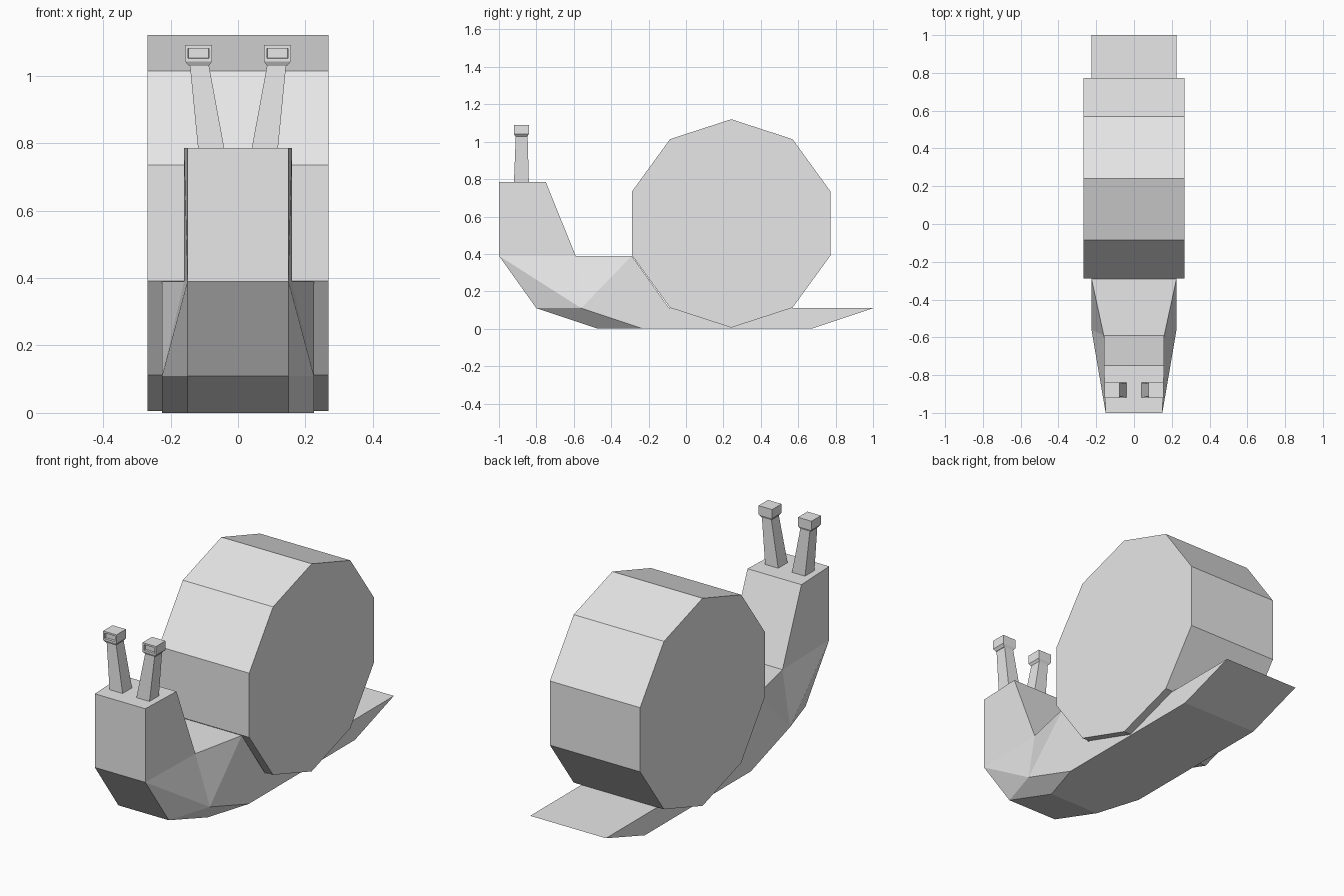
import bpy, bmesh
from math import pi
from mathutils import Matrix, Vector

old = bpy.data.objects.get("Cube")
if old:
    bpy.data.objects.remove(old, do_unlink=True)

grey = bpy.data.materials.new("plain grey")
grey.use_nodes = True
grey.diffuse_color = (0.8, 0.8, 0.8, 1)
grey.node_tree.nodes["Principled BSDF"].inputs["Base Color"].default_value = grey.diffuse_color


def finish(bm, name):
    """Turn a bmesh into a flat-shaded object."""
    bmesh.ops.recalc_face_normals(bm, faces=bm.faces)
    mesh = bpy.data.meshes.new(name)
    bm.to_mesh(mesh)
    bm.free()
    mesh.materials.append(grey)
    obj = bpy.data.objects.new(name, mesh)
    bpy.context.collection.objects.link(obj)
    return obj


def loft(bm, sections):
    """Join rectangles (x0, x1, y0, y1, z) from bottom to top."""
    rings = [[bm.verts.new(p) for p in
              ((x0, y0, z), (x1, y0, z), (x1, y1, z), (x0, y1, z))]
             for x0, x1, y0, y1, z in sections]
    for low, high in zip(rings, rings[1:]):
        for i in range(4):
            j = (i + 1) % 4
            bm.faces.new((low[i], low[j], high[j], high[i]))
    bm.faces.new(rings[0])
    bm.faces.new(rings[-1])


# Body: side outline as (y, z, half width), the last point is the cheek corner
outline = [(-1, .39, .15), (-1, .785, .15), (-.75, .785, .16), (-.59, .39, .16),
           (-.29, .39, .225), (-.09, .11, .225), (1, .11, .225), (.67, 0, .225),
           (-.23, 0, .225), (-.47, 0, .15), (-.8, .11, .15), (-.56, .11, .225)]
panels = [(0, 1, 2, 3), (0, 3, 11), (0, 11, 10), (3, 4, 11), (4, 5, 11),
          (11, 5, 6, 7, 8), (10, 11, 8, 9)]
bm = bmesh.new()
sides = [[bm.verts.new((s * x, y, z)) for y, z, x in outline] for s in (-1, 1)]
for side in sides:
    for panel in panels:
        bm.faces.new([side[i] for i in panel])
right, left = sides
rim = len(outline) - 1
for i in range(rim):
    j = (i + 1) % rim
    bm.faces.new((right[i], right[j], left[j], left[i]))
finish(bm, "body")

# Shell: ten-sided drum lying across the body, one corner at the top
bm = bmesh.new()
bmesh.ops.create_cone(bm, cap_ends=True, segments=10, radius1=.557, radius2=.557, depth=.536)
bmesh.ops.rotate(bm, verts=bm.verts, matrix=Matrix.Rotation(pi / 2, 3, 'Y'))
top = max(bm.verts, key=lambda v: v.co.z)
if abs(top.co.y) > .01:
    bmesh.ops.rotate(bm, verts=bm.verts, matrix=Matrix.Rotation(pi / 10, 3, 'X'))
bmesh.ops.translate(bm, verts=bm.verts, vec=(0, .242, .563))
finish(bm, "shell")

# Eye stalks and eyes, mirrored
for name, s in (("left", 1), ("right", -1)):
    bm = bmesh.new()
    loft(bm, [(s * .04, s * .118, -.92, -.84, .78),
              (s * .087, s * .143, -.91, -.847, 1.035)])
    finish(bm, name + "_eye_stalk")

    bm = bmesh.new()
    loft(bm, [(s * .087, s * .145, -.912, -.847, 1.028),
              (s * .077, s * .157, -.92, -.84, 1.042),
              (s * .077, s * .157, -.92, -.84, 1.09)])
    bmesh.ops.recalc_face_normals(bm, faces=bm.faces)
    # Recessed pupil in the front face
    front = min(bm.faces, key=lambda f: f.normal.y + abs(f.normal.z))
    bmesh.ops.inset_region(bm, faces=[front], thickness=.013)
    pocket = bmesh.ops.inset_region(bm, faces=[front], thickness=.001)
    bmesh.ops.translate(bm, verts=front.verts, vec=Vector((0, .012, 0)))
    finish(bm, name + "_eye")
